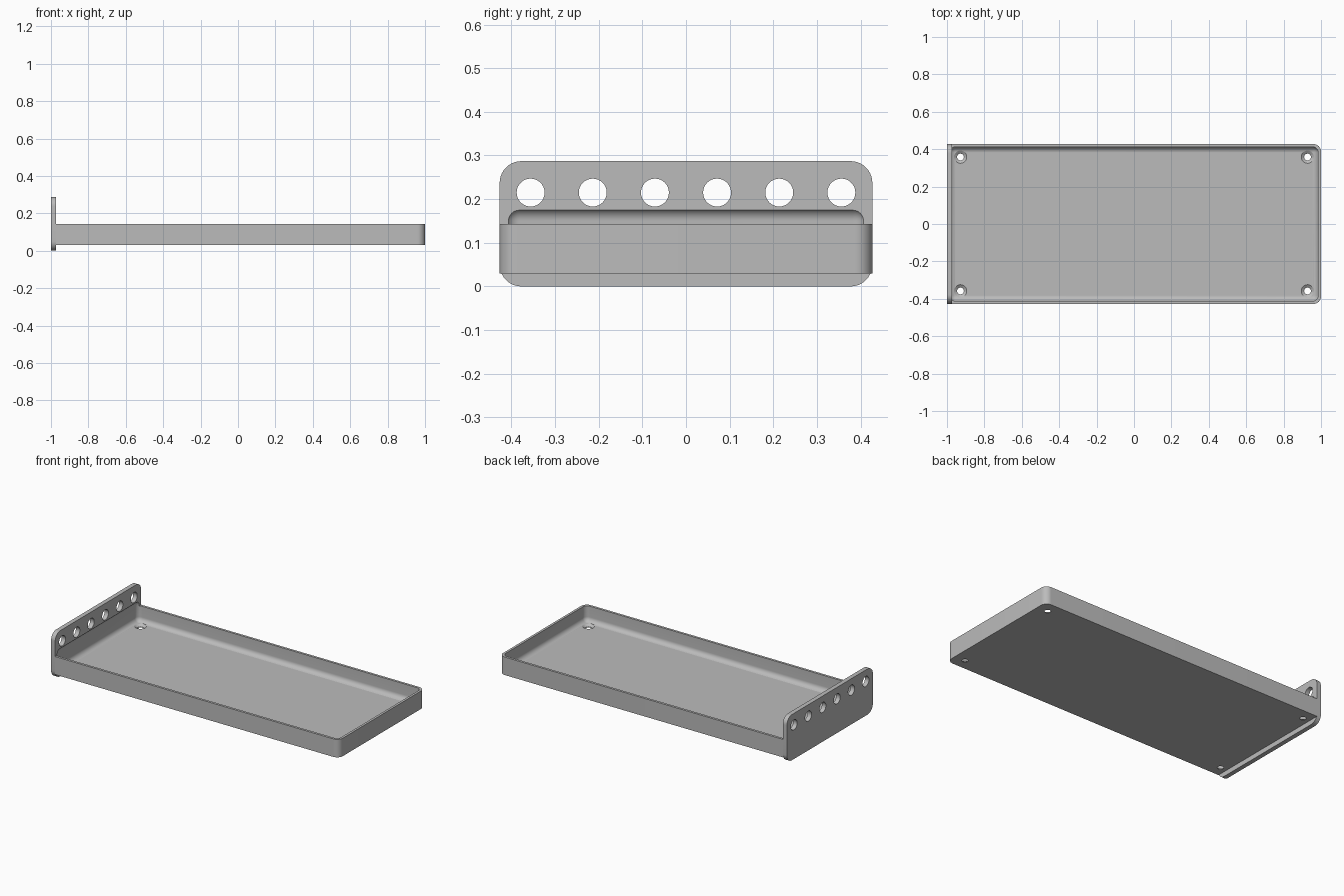
import bpy, bmesh, math
from mathutils import Matrix, Vector

if "Cube" in bpy.data.objects:
    bpy.data.objects.remove(bpy.data.objects["Cube"])

grey = bpy.data.materials.new("plain grey")
grey.use_nodes = True
grey.diffuse_color = (0.5, 0.5, 0.5, 1)
grey.node_tree.nodes["Principled BSDF"].inputs["Base Color"].default_value = (0.5, 0.5, 0.5, 1)


def finish(bm, name):
    mesh = bpy.data.meshes.new(name)
    bmesh.ops.recalc_face_normals(bm, faces=bm.faces)
    bm.to_mesh(mesh)
    bm.free()
    mesh.materials.append(grey)
    obj = bpy.data.objects.new(name, mesh)
    bpy.context.collection.objects.link(obj)
    return obj


def rounded_box(name, low, high, radius, rule, segments=10):
    """Box between two corners; edges passing the rule are rounded."""
    low, high = Vector(low), Vector(high)
    bm = bmesh.new()
    bmesh.ops.create_cube(bm, size=1)
    for v in bm.verts:
        v.co = Vector([a + (b - a) * (c + 0.5) for a, b, c in zip(low, high, v.co)])
    edges = [e for e in bm.edges if rule(e.verts[0].co, e.verts[1].co)]
    bmesh.ops.bevel(bm, geom=edges, offset=radius, segments=segments,
                    profile=0.5, affect='EDGES')
    return finish(bm, name)


def lathe_cutter(name, rings, centre, axis='Z', sides=32):
    """Round cutter from (radius, height) rings along an axis."""
    bm = bmesh.new()
    loops = []
    for r, h in rings:
        loops.append([bm.verts.new((r * math.cos(2 * math.pi * i / sides),
                                    r * math.sin(2 * math.pi * i / sides), h))
                      for i in range(sides)])
    for a, b in zip(loops, loops[1:]):
        for i in range(sides):
            j = (i + 1) % sides
            bm.faces.new((a[i], a[j], b[j], b[i]))
    bm.faces.new(loops[0])
    bm.faces.new(loops[-1])
    if axis == 'X':
        bm.transform(Matrix.Rotation(math.pi / 2, 4, 'Y'))
    bm.transform(Matrix.Translation(centre))
    return finish(bm, name)


def cut(obj, cutters):
    bpy.context.view_layer.objects.active = obj
    for c in cutters:
        mod = obj.modifiers.new("cut", 'BOOLEAN')
        mod.operation, mod.solver, mod.object = 'DIFFERENCE', 'EXACT', c
        bpy.ops.object.modifier_apply(modifier=mod.name)


HALF_Y, JOIN_X = 0.427, -0.972

# Upright end plate, rounded in its own plane
end_plate = rounded_box("end_plate", (-1, -HALF_Y, 0), (JOIN_X, HALF_Y, 0.287), 0.05,
                        lambda a, b: abs(a.x - b.x) > 0.01)

# Tray body, rounded at the two far corners
tray = rounded_box("tray", (JOIN_X, -HALF_Y, 0.03), (1, HALF_Y, 0.143), 0.04,
                   lambda a, b: abs(a.z - b.z) > 0.01 and a.x > 0)

# Hollow, rounded on every edge and running slightly into the plate
hollow = rounded_box("hollow_cutter", (-0.985, -0.412, 0.045), (0.985, 0.412, 0.18), 0.03,
                     lambda a, b: True)

# Countersunk mounting holes in the floor
screws = [lathe_cutter("screw_cutter",
                       [(0.018, 0), (0.018, 0.034), (0.035, 0.046), (0.035, 0.08)],
                       (0.928 * sx, 0.358 * sy, 0))
          for sx in (-1, 1) for sy in (-1, 1)]

# Row of round holes through the plate
holes = [lathe_cutter("hole_cutter", [(0.032, -0.05), (0.032, 0.05)],
                      (-0.986, 0.1424 * (i - 2.5), 0.215), 'X') for i in range(6)]

cut(tray, [hollow] + screws)
cut(end_plate, [hollow] + holes)
for c in [hollow] + screws + holes:
    bpy.data.objects.remove(c)

# Smooth the fillets, keep the edges crisp
for o in bpy.context.selected_objects:
    o.select_set(False)
for o in (tray, end_plate):
    o.select_set(True)
bpy.context.view_layer.objects.active = tray
bpy.ops.object.shade_smooth_by_angle(angle=math.radians(30))
